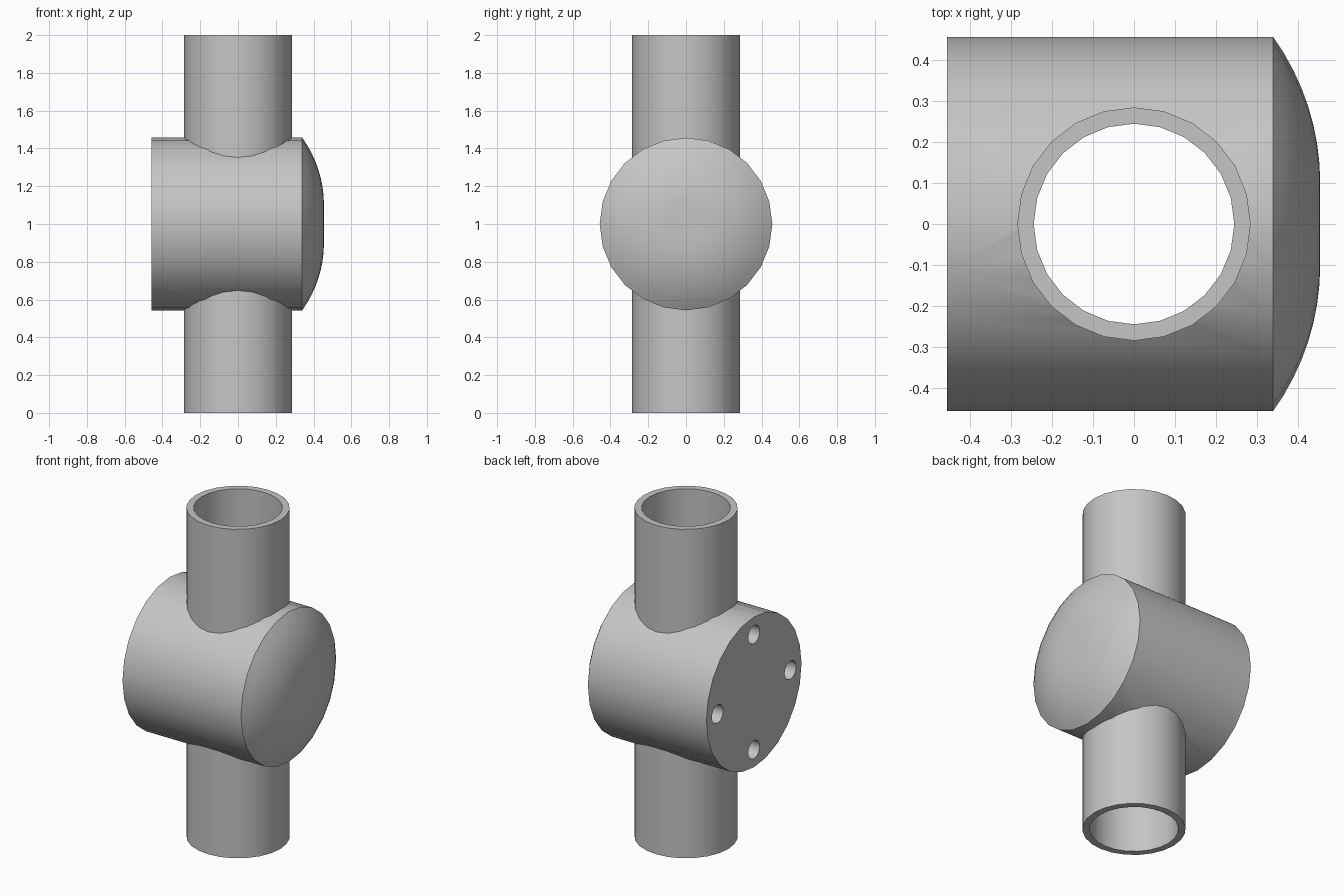
import bpy, bmesh, math
from mathutils import Matrix, Vector

cube = bpy.data.objects.get("Cube")
if cube:
    bpy.data.objects.remove(cube, do_unlink=True)

SIDES = 24
PIPE_R, BORE_R = 0.285, 0.245
BODY_R, BACK_X, RIM_X, CROWN_X = 0.457, -0.457, 0.34, 0.455

grey = bpy.data.materials.new("plain grey")
grey.use_nodes = True
colour = (0.56, 0.56, 0.56, 1)
grey.diffuse_color = colour
grey.node_tree.nodes["Principled BSDF"].inputs["Base Color"].default_value = colour


def lathe(name, profile, matrix=Matrix(), sides=SIDES, closed=False):
    """Spin a (radius, height) profile around z, then place it with matrix."""
    bm = bmesh.new()
    verts = [bm.verts.new((r, 0, h)) for r, h in profile]
    pairs = list(zip(verts, verts[1:]))
    if closed:
        pairs.append((verts[-1], verts[0]))
    edges = [bm.edges.new(p) for p in pairs]
    bmesh.ops.spin(bm, geom=verts + edges, cent=(0, 0, 0), axis=(0, 0, 1),
                   angle=math.tau, steps=sides, use_duplicate=False)
    bmesh.ops.remove_doubles(bm, verts=bm.verts, dist=1e-4)
    bmesh.ops.recalc_face_normals(bm, faces=bm.faces)
    bm.transform(matrix)
    mesh = bpy.data.meshes.new(name)
    bm.to_mesh(mesh)
    bm.free()
    mesh.materials.append(grey)
    obj = bpy.data.objects.new(name, mesh)
    bpy.context.collection.objects.link(obj)
    return obj


def rod(name, radius, low, high, matrix=Matrix()):
    return lathe(name, [(0, low), (radius, low), (radius, high), (0, high)], matrix)


def activate(obj):
    bpy.ops.object.select_all(action='DESELECT')
    obj.select_set(True)
    bpy.context.view_layer.objects.active = obj


def cut(obj, cutter):
    cutter.hide_render = True
    mod = obj.modifiers.new("cut", 'BOOLEAN')
    mod.operation = 'DIFFERENCE'
    mod.solver = 'EXACT'
    mod.object = cutter
    activate(obj)
    bpy.ops.object.modifier_apply(modifier=mod.name)
    bpy.data.objects.remove(cutter, do_unlink=True)


# Upright open pipe running through the body
pipe = lathe("vertical_pipe", [(PIPE_R, 0), (PIPE_R, 2), (BORE_R, 2), (BORE_R, 0)],
             closed=True)

# Horizontal drum with a shallow domed end
flat_r, rise = 0.1, CROWN_X - RIM_X
run = BODY_R - flat_r
arc_r = (run ** 2 + rise ** 2) / (2 * rise)
edge_angle = math.asin(run / arc_r)
dome = []
for i in range(9):
    a = edge_angle * (1 - i / 8)
    dome.append((flat_r + arc_r * math.sin(a), CROWN_X - arc_r * (1 - math.cos(a))))
along_x = Matrix.Translation((0, 0, 1)) @ Matrix.Rotation(math.pi / 2, 4, 'Y')
body = lathe("domed_body", [(0, BACK_X), (BODY_R, BACK_X)] + dome + [(0, CROWN_X)], along_x)

# Clearance for the pipe, hidden inside its wall
cut(body, rod("pipe_clearance", (PIPE_R + BORE_R) / 2, 0, 2))

# Four blind screw holes in the flat end
for i in range(4):
    a = i * math.pi / 2
    offset = Matrix.Translation(Vector((0, 0.35 * math.cos(a), 0.35 * math.sin(a))))
    cut(body, rod("screw_hole", 0.055, BACK_X - 0.05, BACK_X + 0.15, offset @ along_x))

for obj in (pipe, body):
    activate(obj)
    bpy.ops.object.shade_smooth_by_angle(angle=math.radians(30))
